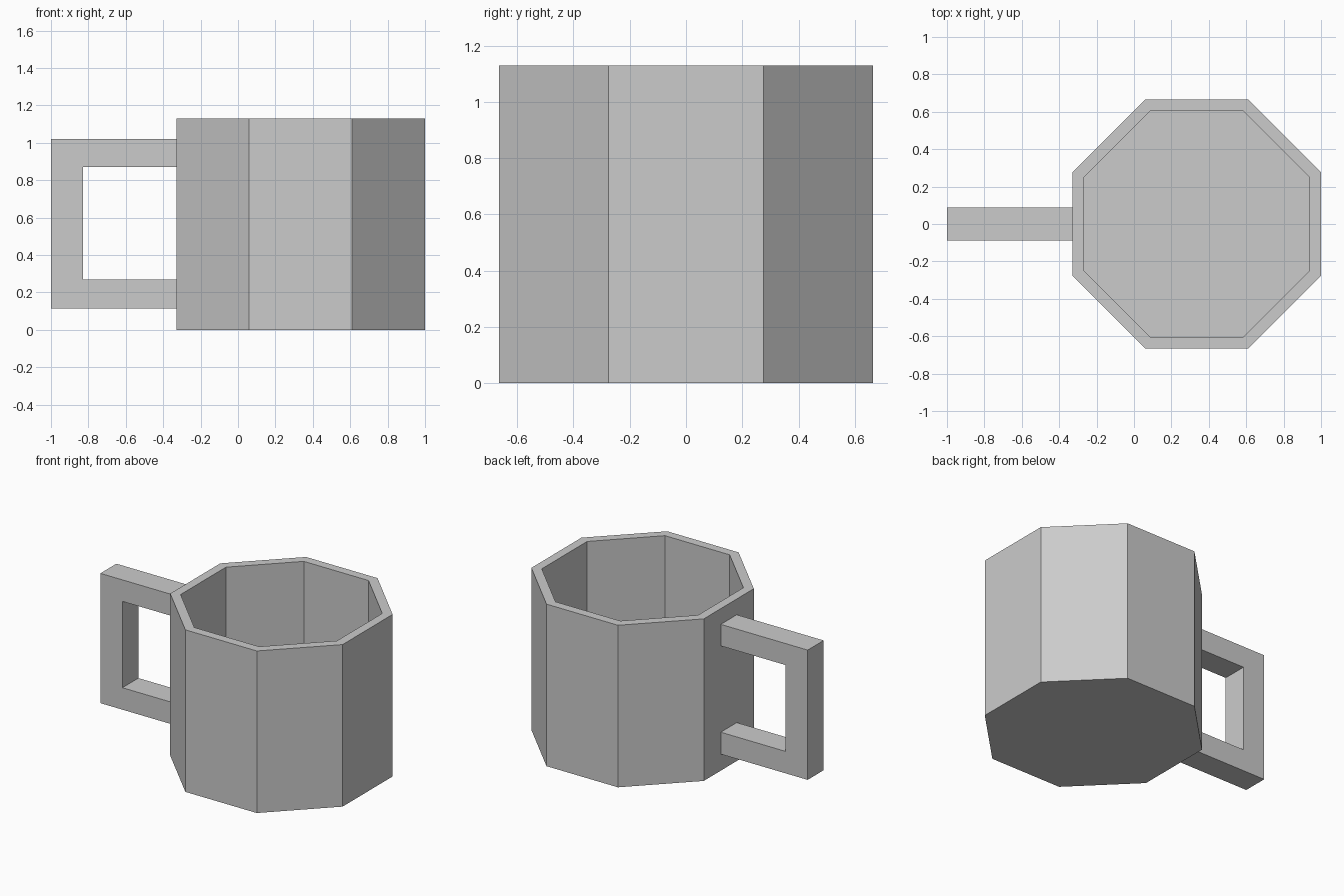
import bpy, bmesh, math

if "Cube" in bpy.data.objects:
    bpy.data.objects.remove(bpy.data.objects["Cube"])

CX, HEIGHT, FLOOR = 0.335, 1.13, 0.06
OUTER, INNER = 0.665, 0.603      # distances from centre to flat sides


def finish(name, bm):
    bmesh.ops.recalc_face_normals(bm, faces=bm.faces)
    mesh = bpy.data.meshes.new(name)
    bm.to_mesh(mesh)
    bm.free()
    obj = bpy.data.objects.new(name, mesh)
    bpy.context.collection.objects.link(obj)
    return obj


def octagon(bm, apothem, z):
    r = apothem / math.cos(math.pi / 8)
    angles = [math.pi / 8 + i * math.pi / 4 for i in range(8)]
    return [bm.verts.new((CX + r * math.cos(a), r * math.sin(a), z)) for a in angles]


# Cup body: outer wall, rim, inner wall and closed floor
bm = bmesh.new()
rings = [octagon(bm, a, z) for a, z in
         ((OUTER, 0), (OUTER, HEIGHT), (INNER, HEIGHT), (INNER, FLOOR))]
for low, high in zip(rings, rings[1:]):
    for i in range(8):
        j = (i + 1) % 8
        bm.faces.new((low[i], low[j], high[j], high[i]))
bm.faces.new(rings[0])
bm.faces.new(rings[-1])
finish("cup_body", bm)

# Handle: square C profile extruded in y, ends set just inside the wall
profile = [(-0.32, 0.115), (-1, 0.115), (-1, 1.02), (-0.32, 1.02),
           (-0.32, 0.87), (-0.83, 0.87), (-0.83, 0.268), (-0.32, 0.268)]
bm = bmesh.new()
face = bm.faces.new([bm.verts.new((x, -0.088, z)) for x, z in profile])
side = bmesh.ops.extrude_face_region(bm, geom=[face])
moved = [g for g in side["geom"] if isinstance(g, bmesh.types.BMVert)]
bmesh.ops.translate(bm, verts=moved, vec=(0, 0.176, 0))
if not face.is_valid or len(bm.faces) < 10:
    bm.faces.new([v for v in bm.verts if v.co.y < 0][:8])
finish("handle", bm)
